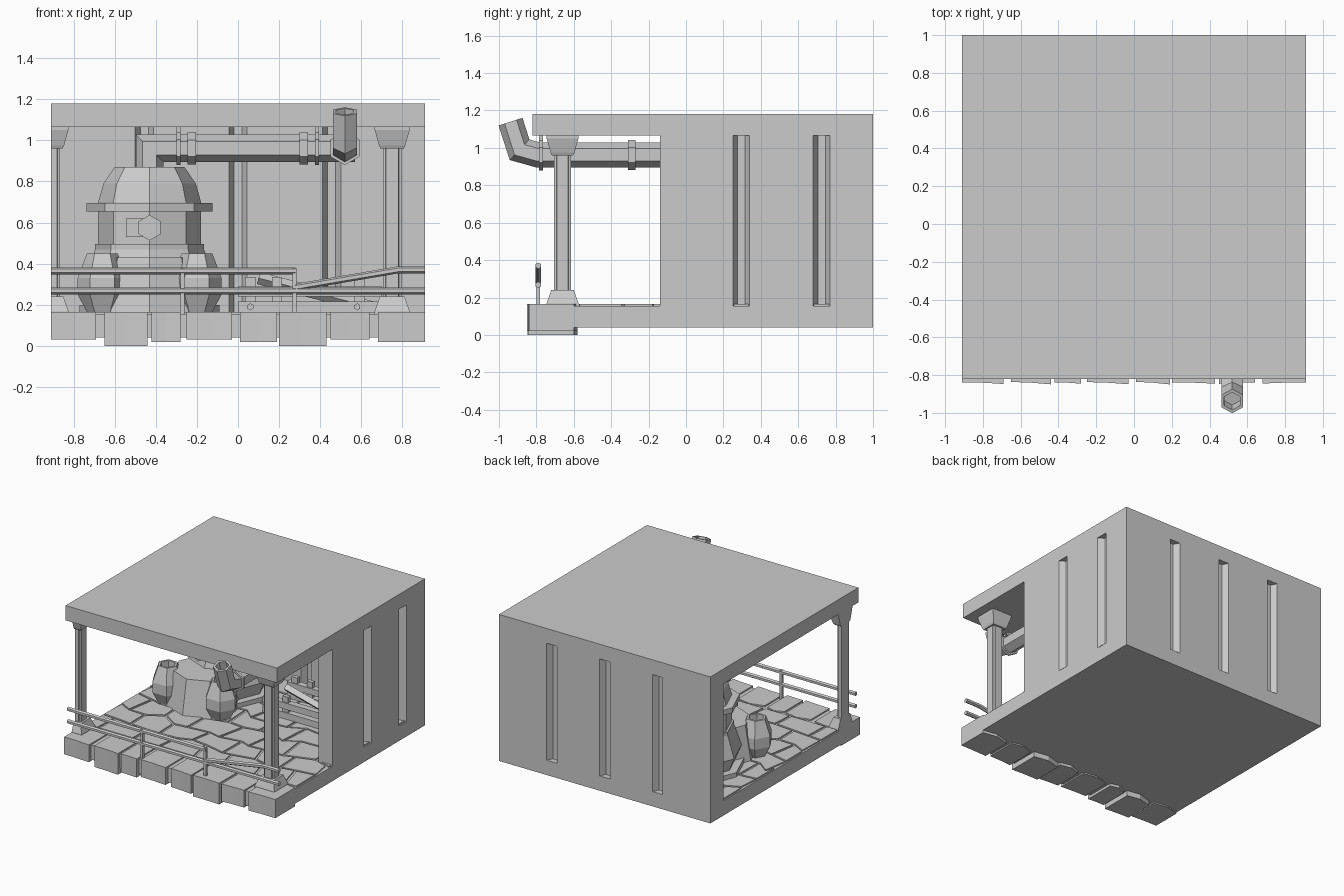
import bpy, bmesh, math, random
from mathutils import Vector as V

random.seed(4)
cube = bpy.data.objects.get("Cube")
if cube:
    bpy.data.objects.remove(cube)

stone = bpy.data.materials.new("plain_grey")
stone.use_nodes = True
GREY = (0.6, 0.6, 0.6, 1)
stone.diffuse_color = GREY
stone.node_tree.nodes["Principled BSDF"].inputs["Base Color"].default_value = GREY


def loft(name, rings, clip_x=None, hollow=False):
    """Skin a list of matching point rings and cap both ends."""
    bm = bmesh.new()
    loops = [[bm.verts.new(p) for p in ring] for ring in rings]
    n = len(loops[0])
    for a, b in zip(loops, loops[1:]):
        for i in range(n):
            bm.faces.new((a[i], a[(i + 1) % n], b[(i + 1) % n], b[i]))
    bm.faces.new(loops[0][::-1])
    end = bm.faces.new(loops[-1])
    bmesh.ops.recalc_face_normals(bm, faces=bm.faces)
    if hollow:
        bmesh.ops.inset_individual(bm, faces=[end], thickness=0.018)
        bmesh.ops.inset_individual(bm, faces=[end], thickness=0.002, depth=-0.08)
    if clip_x is not None:
        geom = bm.verts[:] + bm.edges[:] + bm.faces[:]
        cut = bmesh.ops.bisect_plane(bm, geom=geom, plane_co=(clip_x, 0, 0),
                                     plane_no=(-1, 0, 0), clear_outer=True)
        edges = [e for e in cut["geom_cut"] if isinstance(e, bmesh.types.BMEdge)]
        bmesh.ops.holes_fill(bm, edges=edges)
    mesh = bpy.data.meshes.new(name)
    bm.to_mesh(mesh)
    bm.free()
    mesh.materials.append(stone)
    ob = bpy.data.objects.new(name, mesh)
    bpy.context.collection.objects.link(ob)
    return ob


def prism(name, outline, z0, z1, **kw):
    return loft(name, [[(x, y, z) for x, y in outline] for z in (z0, z1)], **kw)


def rect(x0, x1, y0, y1):
    return [(x0, y0), (x1, y0), (x1, y1), (x0, y1)]


def box(name, x, y, z, **kw):
    return prism(name, rect(*x, *y), *z, **kw)


def lathe(name, x, y, profile, n=8, turn=0.0, **kw):
    """Stack regular rings given as (radius, height)."""
    ang = [turn + math.tau * i / n for i in range(n)]
    return loft(name, [[(x + r * math.cos(a), y + r * math.sin(a), z) for a in ang]
                       for r, z in profile], **kw)


def tube(name, points, side, r, n=6, **kw):
    """Sweep a ring along a flat path with mitred bends; side is the path's normal."""
    pts, side, rings = [V(p) for p in points], V(side), []
    for i, p in enumerate(pts):
        d0 = (p - pts[i - 1]).normalized() if i else (pts[1] - p).normalized()
        d1 = (pts[i + 1] - p).normalized() if i < len(pts) - 1 else d0
        t = (d0 + d1).normalized()
        up = side.cross(t) / max(t.dot(d0), 0.5)
        rings.append([p + up * r * math.cos(math.tau * k / n)
                      + side * r * math.sin(math.tau * k / n) for k in range(n)])
    return loft(name, rings, **kw)


X, Y = (1, 0, 0), (0, 1, 0)
W, FLOOR, CEIL, BACK = 0.91, 0.155, 1.065, 0.84

# Slab and roof
box("floor_slab", (-W, W), (-0.82, 1), (0.04, FLOOR))
box("roof_slab", (-W, W), (-0.82, 1), (CEIL, 1.18))


# Back and right walls, with tapered vertical grooves on both sides
def grooved(a, b, stops=()):
    a, b = V(a), V(b)
    d = (b - a).normalized()
    inward = V((-d.y, d.x))
    pts = [a]
    for s in sorted(stops):
        for off, depth in ((-0.045, 0), (-0.02, 0.045), (0.02, 0.045), (0.045, 0)):
            pts.append(a + d * (s + off) + inward * depth)
    return pts


plan = (grooved((W, -0.14), (W, 1), (0.435, 0.865))
        + grooved((W, 1), (-W, 1), (0.455, 0.91, 1.365))
        + grooved((-W, 1), (-W, BACK))
        + grooved((-W, BACK), (0.79, BACK), (0.455, 0.91, 1.365))
        + grooved((0.79, BACK), (0.79, -0.14), (0.115, 0.545))
        + grooved((0.79, -0.14), (W, -0.14)))
prism("grooved_walls", plan, FLOOR, CEIL)

# Front columns; the left one is halved by the edge of the building
quarter = [(0.045, 0.03), (0.033, 0.033), (0.03, 0.045)]
shaft = []
for sx, sy in ((1, 1), (-1, 1), (-1, -1), (1, -1)):
    q = quarter if sx * sy > 0 else quarter[::-1]
    shaft += [(sx * x, sy * y) for x, y in q]
for side, cx in (("left", 0.75), ("right", -W)):
    cy, clip = -0.66, -W if cx < 0 else None
    prism(side + "_column_shaft", [(cx + x, cy + y) for x, y in shaft], 0.2, 1.0, clip_x=clip)
    for part, prof in (("base", ((0.12, FLOOR), (0.12, 0.17), (0.085, 0.24))),
                       ("capital", ((0.08, 0.96), (0.09, 0.975), (0.12, 1.05), (0.12, CEIL)))):
        lathe(f"{side}_column_{part}", cx, cy, prof, 4, math.pi / 4, clip_x=clip)

# Kerb stones along the front
kerbs = [(-0.91, -0.69, 0.03), (-0.65, -0.44, 0), (-0.42, -0.28, 0.02), (-0.25, -0.03, 0.03),
         (0.01, 0.19, 0.02), (0.2, 0.43, 0), (0.45, 0.64, 0.03), (0.68, 0.91, 0.02)]
for i, (x0, x1, z0) in enumerate(kerbs):
    mid, dy = (x0 + x1) / 2, random.uniform(0, 0.012)
    prism(f"kerb_stone_{i + 1}", [(x0, -0.835 - dy), (mid, -0.84), (x1, -0.85 + dy),
                                  (x1, -0.6), (mid, -0.58), (x0, -0.61)], z0, 0.165)

# Irregular paving in staggered rows
ROWS, STEP = 7, 0.13
lines = [[V((-W - STEP + k * STEP + random.uniform(-0.035, 0.035),
             -0.58 + j * (BACK + 0.58) / ROWS + random.uniform(-0.045, 0.045) * (0 < j < ROWS)))
          for k in range(19)] for j in range(ROWS + 1)]
for j in range(ROWS):
    for k in range(j % 2, 16, 2):
        cell = lines[j][k:k + 3] + lines[j + 1][k:k + 3][::-1]
        mid = sum(cell, V((0, 0))) / 6
        cell = [mid + (p - mid) * 0.92 for p in cell]
        cell = [(min(max(p.x, -0.9), 0.9), p.y) for p in cell]
        if max(p[0] for p in cell) - min(p[0] for p in cell) > 0.04:
            prism(f"paving_{j}_{k}", cell, FLOOR - 0.01, 0.165)

# Railing with one bent upper bar
RY = -0.79
tube("rail_lower", [(-W, RY, 0.268), (W, RY, 0.268)], Y, 0.017)
tube("rail_upper", [(-W, RY, 0.365), (0.28, RY, 0.365)], Y, 0.017)
tube("rail_bent", [(0.28, RY, 0.285), (0.78, RY, 0.37), (W, RY, 0.37)], Y, 0.017)
for i, x in enumerate((-0.27, 0.275)):
    box(f"rail_post_{i + 1}", (x - 0.01, x + 0.01), (RY - 0.01, RY + 0.01), (0.15, 0.38))

# Boiler
BX, BY = -0.43, 0.48
lathe("boiler_plinth", BX, BY, ((0.34, FLOOR), (0.34, 0.2)))
lathe("boiler_skirt", BX, BY, ((0.28, 0.2), (0.32, 0.3), (0.265, 0.47)))
lathe("boiler_lower_band", BX, BY, ((0.265, 0.47), (0.265, 0.495)))
lathe("boiler_body", BX, BY, ((0.25, 0.49), (0.25, 0.7), (0.225, 0.79), (0.17, 0.87)))
lathe("boiler_upper_band", BX, BY, ((0.306, 0.655), (0.306, 0.695)))
tube("boiler_spout", [(BX, BY, 0.575), (BX, BY - 0.36, 0.575)], X, 0.062)
box("spout_handle", (BX - 0.115, BX), (BY - 0.34, BY - 0.3), (0.53, 0.62))
lathe("boiler_hood", BX, 0.2, ((0.27, FLOOR), (0.22, 0.43)))
for side, s in (("left", 1), ("right", -1)):
    lathe(f"{side}_side_pot", BX + s * 0.23, 0.08,
          ((0.07, FLOOR), (0.12, 0.25), (0.12, 0.33), (0.075, 0.45)), 6, hollow=True)

# Flue pipe: out of the dome, across, then forward and up past the roof edge
PX, PZ, R = 0.52, 0.962, 0.067
tube("flue_across", [(BX, BY, 0.85), (BX, BY, PZ), (PX + 0.05, BY, PZ)], Y, R)
tube("flue_forward", [(PX, BY + 0.05, PZ), (PX, -0.79, PZ), (PX, -0.89, 0.99), (PX, -0.938, 1.14)],
     X, R, hollow=True)
for i, x in enumerate((-0.225, 0.32)):
    tube(f"across_collar_{i + 1}", [(x - 0.02, BY, PZ), (x + 0.02, BY, PZ)], Y, R + 0.012)
for i, y in enumerate((0.2, -0.29)):
    tube(f"forward_collar_{i + 1}", [(PX, y + 0.02, PZ), (PX, y - 0.02, PZ)], X, R + 0.012)
for i, x in enumerate((-0.29, 0.385)):
    tube(f"across_clamp_{i + 1}", [(x - 0.01, BY, PZ), (x + 0.01, BY, PZ)], Y, R + 0.015)
    box(f"across_hanger_{i + 1}", (x - 0.01, x + 0.01), (BY - 0.01, BY + 0.01), (PZ, CEIL))
tube("forward_clamp", [(PX, -0.765, PZ), (PX, -0.785, PZ)], X, R + 0.015)
box("forward_hanger", (PX - 0.01, PX + 0.01), (-0.785, -0.765), (PZ, CEIL))

# Low bolted frame beside the boiler
for i, y in enumerate((0.3, 0.6)):
    for z in (0.165, 0.24):
        box(f"frame_beam_{i + 1}", (0, 0.7), (y, y + 0.05), (z, z + 0.05))
    for x in (0.06, 0.19, 0.59):
        box(f"frame_post_{i + 1}", (x - 0.025, x + 0.025), (y + 0.01, y + 0.04), (FLOOR, 0.335))
for x in (0.06, 0.58):
    for z in (0.19, 0.265):
        tube("frame_bolt", [(x, 0.31, z), (x, 0.285, z)], X, 0.017)
tube("frame_brace", [(0.1, 0.45, 0.33), (0.68, 0.45, 0.18)], Y, 0.03, 4)
